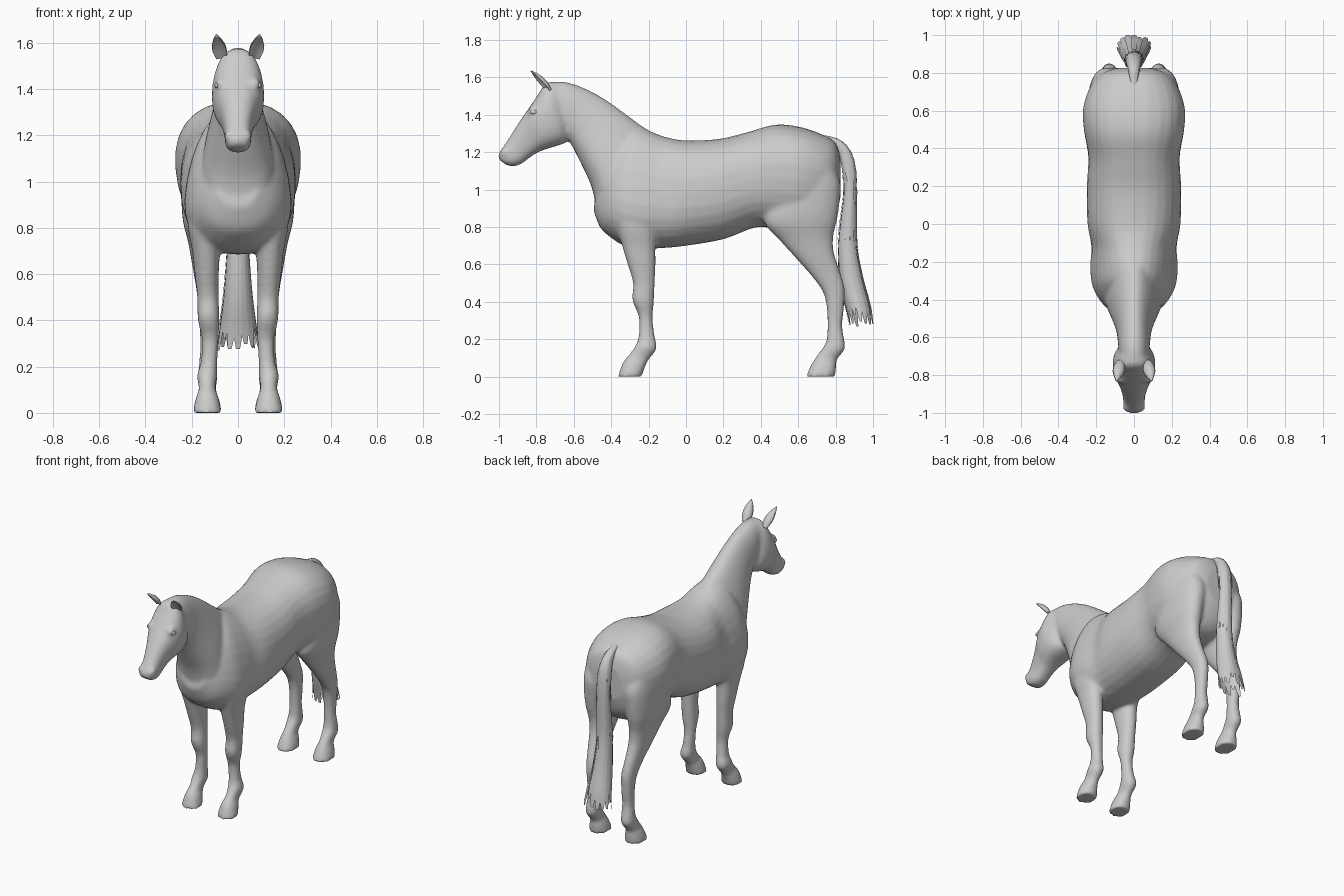
import bpy, bmesh, math, random
from mathutils import Vector, Matrix

random.seed(4)


def spline(rows, sub):
    """Catmull-Rom interpolation of rows of numbers."""
    out = []
    for i in range(len(rows) - 1):
        a, b = rows[max(i - 1, 0)], rows[i]
        c, d = rows[i + 1], rows[min(i + 2, len(rows) - 1)]
        for s in range(sub):
            t = s / sub
            out.append([0.5 * (2 * q + (r - p) * t + (2 * p - 5 * q + 4 * r - u) * t * t
                               + (3 * q - p - 3 * r + u) * t ** 3)
                        for p, q, r, u in zip(a, b, c, d)])
    return out + [list(rows[-1])]


def loft(bm, rows, side=1, power=2.2, n=28, sub=4):
    """Rows: edge point y,z / opposite edge point y,z / half width / skew / centre x."""
    rings = []
    for y1, z1, y2, z2, w, k, cx in spline(rows, sub):
        ring = []
        for i in range(n):
            a = 2 * math.pi * i / n
            c, s = math.cos(a), math.sin(a)
            c = math.copysign(abs(c) ** (2 / power), c)
            s = math.copysign(abs(s) ** (2 / power), s)
            x = cx + w * s * (1 - k * c)
            ring.append(bm.verts.new((side * x, (y1 + y2) / 2 + c * (y1 - y2) / 2,
                                      (z1 + z2) / 2 + c * (z1 - z2) / 2)))
        rings.append(ring)
    for r, q in zip(rings, rings[1:]):
        for i in range(n):
            j = (i + 1) % n
            bm.faces.new((r[i], r[j], q[j], q[i]))
    bm.faces.new(rings[0][::-1])
    bm.faces.new(rings[-1])


def ball(bm, loc, scale):
    m = Matrix.Translation(loc) @ Matrix.Diagonal((*scale, 1))
    bmesh.ops.create_uvsphere(bm, u_segments=16, v_segments=10, radius=1, matrix=m)


def finish(bm, name, recalc=True):
    if recalc:
        bmesh.ops.recalc_face_normals(bm, faces=bm.faces[:])
    me = bpy.data.meshes.new(name)
    bm.to_mesh(me)
    bm.free()
    ob = bpy.data.objects.new(name, me)
    bpy.context.collection.objects.link(ob)
    for p in me.polygons:
        p.use_smooth = True
    return ob


torso = [
    (.825, 1.17, .825, .95, .10, 0, 0), (.80, 1.25, .79, .85, .175, -.05, 0),
    (.74, 1.29, .72, .78, .228, -.1, 0), (.62, 1.333, .60, .76, .268, -.1, 0),
    (.48, 1.348, .50, .78, .264, -.06, 0), (.33, 1.308, .38, .80, .242, 0, 0),
    (.18, 1.272, .20, .735, .25, 0, 0), (0, 1.263, 0, .70, .246, .03, 0),
    (-.12, 1.285, -.12, .688, .222, .15, 0), (-.21, 1.32, -.22, .685, .222, .25, 0),
    (-.28, 1.33, -.33, .70, .215, .25, 0), (-.33, 1.30, -.41, .75, .19, .2, 0),
    (-.40, 1.22, -.46, .80, .15, .1, 0), (-.46, 1.10, -.495, .89, .09, 0, 0)]
neck = [
    (-.05, 1.24, -.40, .82, .14, .2, 0), (-.20, 1.318, -.47, .89, .15, .3, 0),
    (-.30, 1.388, -.507, 1.02, .135, .3, 0), (-.42, 1.475, -.552, 1.12, .11, .25, 0),
    (-.53, 1.537, -.592, 1.20, .092, .15, 0), (-.63, 1.573, -.63, 1.27, .085, .05, 0),
    (-.70, 1.58, -.65, 1.30, .08, 0, 0)]
head = [
    (-.67, 1.57, -.62, 1.34, .06, 0, 0), (-.745, 1.572, -.635, 1.262, .098, 0, 0),
    (-.79, 1.51, -.68, 1.237, .113, 0, 0), (-.838, 1.44, -.745, 1.218, .104, 0, 0),
    (-.89, 1.365, -.80, 1.195, .078, 0, 0), (-.937, 1.29, -.85, 1.16, .062, 0, 0),
    (-.977, 1.23, -.88, 1.138, .057, 0, 0), (-1.002, 1.19, -.92, 1.127, .052, 0, 0),
    (-1.0, 1.16, -.96, 1.132, .034, 0, 0)]
front_leg = [
    (-.40, .97, -.14, .95, .075, 0, .14), (-.375, .82, -.155, .80, .072, 0, .145),
    (-.342, .70, -.163, .70, .06, 0, .138), (-.312, .60, -.163, .60, .052, 0, .135),
    (-.283, .50, -.167, .50, .046, 0, .13), (-.287, .41, -.172, .40, .047, 0, .127),
    (-.253, .32, -.178, .31, .036, 0, .12), (-.253, .22, -.168, .22, .036, 0, .125),
    (-.268, .17, -.157, .15, .044, 0, .133), (-.303, .12, -.20, .09, .036, 0, .133),
    (-.338, .075, -.22, .05, .05, 0, .133), (-.364, 0, -.236, 0, .063, 0, .133)]
hind_leg = [
    (.46, 1.10, .80, 1.10, .09, 0, .15), (.44, .95, .828, 1.02, .10, 0, .145),
    (.42, .825, .812, .86, .085, 0, .155), (.50, .73, .788, .75, .066, 0, .15),
    (.59, .63, .792, .66, .054, 0, .145), (.678, .53, .828, .55, .044, 0, .137),
    (.733, .45, .848, .47, .042, 0, .13), (.752, .37, .845, .37, .038, 0, .128),
    (.757, .28, .835, .27, .036, 0, .128), (.752, .20, .848, .19, .04, 0, .13),
    (.732, .155, .848, .145, .043, 0, .132), (.697, .11, .807, .09, .037, 0, .132),
    (.667, .06, .803, .05, .052, 0, .132), (.641, 0, .798, 0, .063, 0, .132)]

# Body: overlapping lofts fused into one smooth skin
bm = bmesh.new()
loft(bm, torso, power=2.3)
loft(bm, neck)
loft(bm, head, power=2.5)
for s in (1, -1):
    loft(bm, front_leg, s)
    loft(bm, hind_leg, s)
    ball(bm, (s * .072, -.812, 1.42), (.026, .035, .03))      # brow
    ball(bm, (s * .036, -.968, 1.195), (.024, .028, .028))    # nostril
ball(bm, (0, -.925, 1.145), (.035, .035, .022))               # chin
body = finish(bm, "horse_body")
rm = body.modifiers.new("fuse", 'REMESH')
rm.mode = 'VOXEL'
rm.voxel_size = .011
rm.use_smooth_shade = True
sm = body.modifiers.new("soften", 'SMOOTH')
sm.factor = .5
sm.iterations = 8

# Eyes and ears
for s, label in ((1, "left"), (-1, "right")):
    bm = bmesh.new()
    ball(bm, (s * .092, -.815, 1.415), (.009, .02, .012))
    finish(bm, "eye_" + label)

    bm = bmesh.new()
    base, tip = Vector((s * .072, -.735, 1.525)), Vector((s * .094, -.832, 1.637))
    axis = (tip - base).normalized()
    front = Vector((s * .35, -1, -.4))
    front = (front - axis * front.dot(axis)).normalized()
    across = axis.cross(front)
    rings = []
    for t, r in ((0, .022), (.3, .033), (.55, .031), (.8, .018), (1, .002)):
        ring = []
        for i in range(16):
            a = 2 * math.pi * i / 16
            d = math.cos(a)
            d = -.45 * d if d > 0 else d       # hollow front of the ear
            ring.append(bm.verts.new(base.lerp(tip, t) + across * r * math.sin(a)
                                     + front * r * .9 * d))
        rings.append(ring)
    for r, q in zip(rings, rings[1:]):
        for i in range(16):
            j = (i + 1) % 16
            bm.faces.new((r[i], r[j], q[j], q[i]))
    bm.faces.new(rings[-1])
    finish(bm, "ear_" + label)

# Tail: three overlapping tiers of flat hair locks around a curved path (y, z, ry, rx)
tail = spline([(.735, 1.278, .015, .018), (.82, 1.238, .028, .03), (.865, 1.15, .036, .04),
               (.878, 1.0, .036, .043), (.868, .82, .045, .046), (.865, .68, .052, .05),
               (.888, .5, .062, .062), (.922, .37, .062, .076), (.94, .27, .058, .086)], 8)


def tail_point(t, a, grow):
    f = min(max(t, 0), .999) * (len(tail) - 1)
    i = int(f)
    y, z, ry, rx = [p + (q - p) * (f - i) for p, q in zip(tail[i], tail[i + 1])]
    ty, tz = tail[i + 1][0] - tail[i][0], tail[i + 1][1] - tail[i][1]
    l = math.hypot(ty, tz)
    c = math.cos(a) * ry * grow
    return (math.sin(a) * rx * grow, y - tz / l * c, z + ty / l * c)


bm = bmesh.new()
for t0, t1, count, grow in ((0, .42, 10, 1.0), (.3, .68, 12, .95), (.58, 1, 16, 1.0)):
    for k in range(count):
        a = 2 * math.pi * k / count
        end = t1 - random.uniform(0, .09)
        half = math.pi / count * 1.15
        g = grow * random.uniform(.93, 1.05)
        prev = None
        for j in range(9):
            u = j / 8
            w = half * (1 if u < .8 else 1 - (u - .8) * 3)
            gg = g * (1 + .12 * u)
            t = t0 + (end - t0) * u
            row = [bm.verts.new(tail_point(t, a + w * e, gg)) for e in (-1, 0, 1)]
            if prev:
                for m in (0, 1):
                    bm.faces.new((prev[m], row[m], row[m + 1], prev[m + 1]))
            prev = row
finish(bm, "tail_hair", recalc=False)
